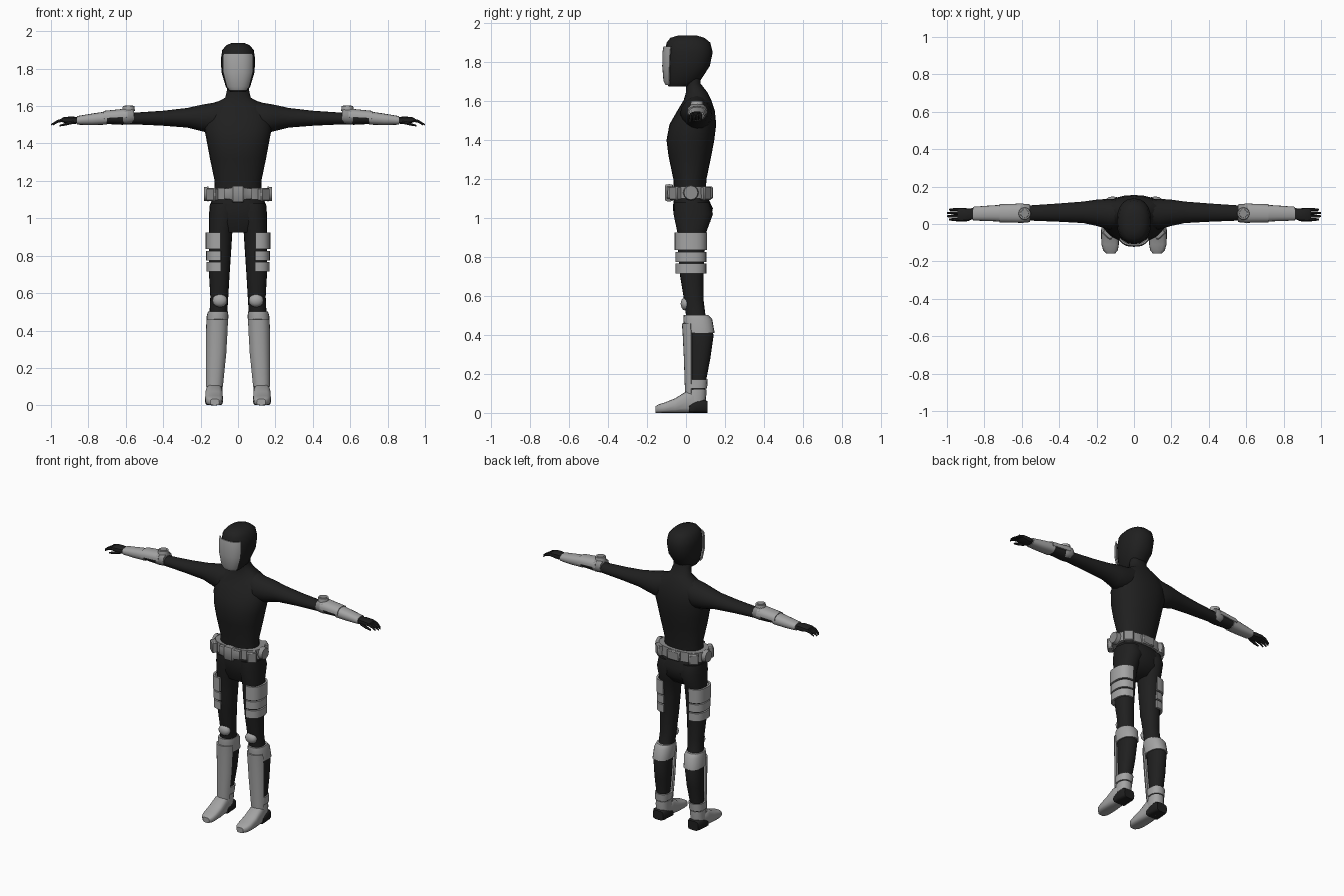
import bpy, bmesh, math
from mathutils import Matrix, Vector


def material(name, value):
    m = bpy.data.materials.new(name)
    m.diffuse_color = (value, value, value, 1)
    return m


BLACK = material("black_suit", 0.014)
LIGHT = material("light_grey_armour", 0.37)
BELT = material("mid_grey_belt", 0.27)


def finish(name, bm, mat, mirror=False, thick=0.0, bevel=0.0, angle=38):
    bmesh.ops.recalc_face_normals(bm, faces=bm.faces)
    me = bpy.data.meshes.new(name)
    bm.to_mesh(me)
    bm.free()
    ob = bpy.data.objects.new(name, me)
    bpy.context.collection.objects.link(ob)
    me.materials.append(mat)
    bpy.ops.object.select_all(action='DESELECT')
    ob.select_set(True)
    bpy.context.view_layer.objects.active = ob
    if thick:
        mod = ob.modifiers.new("thickness", 'SOLIDIFY')
        mod.thickness, mod.offset = thick, 0
    if bevel:
        mod = ob.modifiers.new("bevel", 'BEVEL')
        mod.width, mod.segments = bevel, 1
    if mirror:
        ob.modifiers.new("mirror", 'MIRROR').use_clip = False
    for mod in list(ob.modifiers):
        bpy.ops.object.modifier_apply(modifier=mod.name)
    bpy.ops.object.shade_smooth_by_angle(angle=math.radians(angle))
    return ob


def loft(name, rings, mat, axis='Z', n=16, arc=None, power=2.0, thick=0.0, mirror=False, angle=38):
    """Skin rings (t, a_min, a_max, b_min, b_max) along an axis; arc makes an open plate."""
    bm = bmesh.new()
    e = 2 / power
    a0, a1 = arc or (0, 360)
    count = n + 1 if arc else n
    rows = []
    for t, p0, p1, q0, q1 in rings:
        row = []
        for i in range(count):
            th = math.radians(a0 + (a1 - a0) * i / n)
            c, s = math.cos(th), math.sin(th)
            u = (p0 + p1) / 2 + (p1 - p0) / 2 * math.copysign(abs(c) ** e, c)
            v = (q0 + q1) / 2 + (q1 - q0) / 2 * math.copysign(abs(s) ** e, s)
            co = {'X': (t, u, v), 'Y': (u, t, v), 'Z': (u, v, t)}[axis]
            row.append(bm.verts.new(co))
        rows.append(row)
    for r, s in zip(rows, rows[1:]):
        for i in range(n):
            j = (i + 1) % count
            bm.faces.new((r[i], r[j], s[j], s[i]))
    if not arc:
        bm.faces.new(rows[0])
        bm.faces.new(rows[-1])
    return finish(name, bm, mat, mirror, thick, angle=angle)


def centred(rings):
    return [(z, -w, w, y0, y1) for z, w, y0, y1 in rings]


def box(name, loc, size, mat, turn=0, mirror=False):
    bm = bmesh.new()
    m = Matrix.Translation(loc) @ Matrix.Rotation(math.radians(turn), 4, 'Z') @ Matrix.Diagonal((*size, 1))
    bmesh.ops.create_cube(bm, size=1, matrix=m)
    return finish(name, bm, mat, mirror, bevel=0.006)


def disc(name, loc, r, depth, direction, mat, n=16):
    bm = bmesh.new()
    m = Matrix.Translation(loc) @ Vector(direction).to_track_quat('Z', 'Y').to_matrix().to_4x4()
    bmesh.ops.create_cone(bm, cap_ends=True, segments=n, radius1=r, radius2=r * 0.9, depth=depth, matrix=m)
    return finish(name, bm, mat, mirror=True)


# Torso, neck and pelvis
loft("torso", centred([
    (1.10, .13, -.06, .10), (1.20, .125, -.065, .105), (1.32, .15, -.09, .13),
    (1.40, .165, -.10, .145), (1.48, .18, -.085, .155), (1.55, .175, -.045, .148),
    (1.605, .14, -.012, .13), (1.645, .068, 0, .11), (1.69, .058, 0, .075),
    (1.75, .056, -.01, .075)]), BLACK, n=24, power=2.2, angle=60)
loft("pelvis", centred([
    (1.12, .135, -.06, .105), (1.05, .153, -.068, .138), (.98, .15, -.055, .125),
    (.925, .10, -.03, .075)]), BLACK, n=24, power=2.2, angle=60)

# Head and face plate
loft("head", centred([
    (1.675, .042, -.09, .02), (1.70, .064, -.102, .07), (1.78, .088, -.108, .122),
    (1.85, .092, -.108, .137), (1.90, .084, -.10, .125), (1.925, .062, -.08, .095),
    (1.937, .035, -.04, .055)]), BLACK, n=20, power=2.3, angle=45)
loft("face_plate", centred([
    (1.685, .052, -.102, .03), (1.705, .07, -.112, .07), (1.78, .093, -.118, .122),
    (1.85, .096, -.117, .137), (1.88, .092, -.112, .13)]), LIGHT, n=10,
    arc=(220, 320), power=2.6, thick=.008)

# Arms, hands and fingers
loft("arm", [
    (.06, 0, .125, 1.50, 1.64), (.13, -.03, .135, 1.45, 1.618), (.20, -.01, .13, 1.467, 1.606),
    (.27, .005, .12, 1.485, 1.59), (.40, .012, .11, 1.495, 1.575), (.55, .018, .10, 1.502, 1.565),
    (.62, .016, .10, 1.50, 1.565), (.72, .02, .095, 1.505, 1.558), (.87, .025, .085, 1.507, 1.54)],
    BLACK, 'X', mirror=True, angle=60)
loft("palm", [
    (.85, .028, .08, 1.507, 1.54), (.89, .018, .084, 1.503, 1.545), (.935, .016, .086, 1.512, 1.54),
    (.945, .02, .082, 1.516, 1.534)], BLACK, 'X', n=12, power=3, mirror=True)
for i in range(4):
    y = .016 + i * .0175
    tip = 1.0 - (.012 if i in (0, 3) else 0)
    loft(f"finger_{i + 1}", [
        (.93, y, y + .017, 1.516, 1.538), (.965, y, y + .016, 1.509, 1.527),
        (tip, y + .003, y + .013, 1.496, 1.505)], BLACK, 'X', n=6, mirror=True)
loft("thumb", [
    (.88, .016, .042, 1.504, 1.525), (.92, .012, .032, 1.495, 1.512),
    (.955, .015, .027, 1.49, 1.50)], BLACK, 'X', n=6, mirror=True)

# Forearm armour and elbow pads
loft("forearm_guard", [
    (.59, .010, .106, 1.508, 1.583), (.70, .012, .102, 1.505, 1.572), (.72, .012, .102, 1.502, 1.57)],
    LIGHT, 'X', n=12, arc=(-5, 185), thick=.008, power=2.4, mirror=True)
loft("forearm_cuff", [
    (.70, .012, .103, 1.501, 1.572), (.78, .016, .098, 1.498, 1.56), (.845, .018, .093, 1.50, 1.549),
    (.86, .019, .092, 1.501, 1.547)], LIGHT, 'X', power=2.4, mirror=True)
loft("elbow_band", [
    (.556, .012, .104, 1.515, 1.58), (.57, .008, .108, 1.505, 1.588),
    (.605, .008, .108, 1.502, 1.588), (.615, .012, .104, 1.506, 1.582)],
    BELT, 'X', n=12, power=2.5, mirror=True)
disc("elbow_disc", (.585, .056, 1.587), .034, .028, (0, 0, 1), LIGHT)
disc("elbow_disc_cap", (.585, .056, 1.601), .024, .006, (0, 0, 1), BELT)

# Belt, buckle and pouches
loft("belt", centred([(1.10, .163, -.078, .125), (1.163, .160, -.076, .122)]),
     BELT, n=24, power=2.5)
loft("buckle", [
    (-.075, -.094, -.065, 1.102, 1.16), (-.035, -.102, -.065, 1.10, 1.163),
    (-.028, -.108, -.065, 1.085, 1.174), (.028, -.108, -.065, 1.085, 1.174),
    (.035, -.102, -.065, 1.10, 1.163), (.075, -.094, -.065, 1.102, 1.16)],
    BELT, 'X', n=12, power=6)
box("front_pouch", (.138, -.055, 1.127), (.06, .035, .07), BELT, 42, True)
box("back_pouch", (.125, .10, 1.127), (.06, .035, .07), BELT, -40, True)
box("back_plate", (0, .125, 1.13), (.09, .028, .062), BELT)
disc("belt_side_disc", (.17, .025, 1.13), .04, .026, (1, 0, 0), BELT, 12)

# Legs
loft("leg", [
    (1.08, .005, .15, -.06, .12), (1.02, .006, .155, -.064, .138), (.93, .03, .155, -.045, .105),
    (.82, .037, .155, -.04, .095), (.70, .045, .155, -.03, .09), (.58, .052, .148, -.01, .09),
    (.50, .057, .152, 0, .10), (.40, .063, .166, .008, .142), (.28, .07, .166, .015, .125),
    (.15, .085, .162, .02, .10), (.05, .09, .163, .02, .10)], BLACK, n=20, power=2.2,
    mirror=True, angle=60)

# Thigh plates
for i, (low, high, grow) in enumerate([(.835, .925, .004), (.775, .826, .001), (.715, .766, 0)]):
    loft(f"thigh_plate_{i + 1}", [
        (z, .03, .163 + grow, -.048 - grow, .098 + grow) for z in (low, high)],
        LIGHT, n=12, arc=(-92, 92), power=2.6, thick=.012, mirror=True)

# Knee pads
bm = bmesh.new()
bmesh.ops.create_icosphere(bm, subdivisions=2, radius=1, matrix=Matrix.Translation((.097, -.002, .56))
                           @ Matrix.Diagonal((.041, .026, .036, 1)))
finish("knee_pad", bm, LIGHT, mirror=True)

# Shin guard, calf collar and ankle bands
loft("calf_collar", [
    (.41, .056, .171, -.008, .147), (.48, .051, .167, -.014, .135), (.503, .055, .16, -.012, .115)],
    LIGHT, n=20, power=2.3, mirror=True)
loft("shin_guard", [
    (.10, .082, .169, 0, .108), (.28, .063, .17, -.006, .13), (.40, .056, .17, -.012, .145),
    (.46, .054, .168, -.016, .14)], LIGHT, n=10, arc=(205, 335), power=2.4, thick=.01, mirror=True)
loft("ankle_band", [
    (.125, .079, .172, -.002, .108), (.172, .074, .172, -.002, .112)], LIGHT, power=2.4, mirror=True)

# Boots and heels
loft("ankle_boot", [
    (.03, .084, .17, -.01, .098), (.09, .083, .169, -.004, .104), (.12, .083, .167, .008, .104)],
    LIGHT, power=2.4, mirror=True)
loft("boot", [
    (-.157, .10, .148, 0, .034), (-.14, .086, .165, 0, .044), (-.11, .081, .174, 0, .053),
    (-.055, .08, .176, 0, .075), (0, .083, .174, 0, .11), (.04, .085, .17, 0, .112),
    (.06, .09, .167, 0, .08)], LIGHT, 'Y', power=3.2, mirror=True)
loft("heel", [
    (.015, .081, .176, 0, .04), (.05, .081, .176, 0, .062), (.095, .083, .172, 0, .068),
    (.11, .09, .165, 0, .06)], BLACK, 'Y', n=16, power=4, mirror=True)
